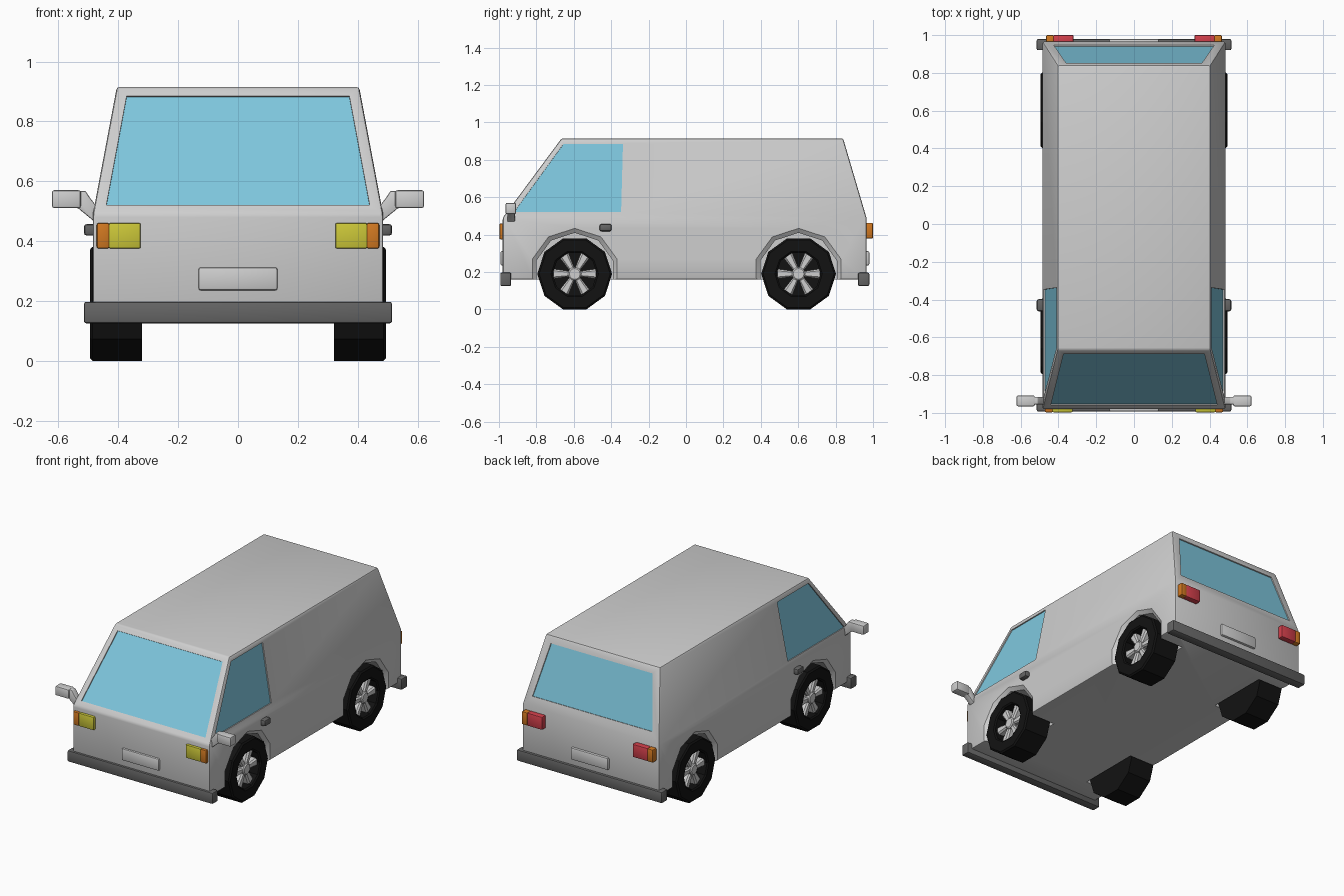
import bpy, bmesh, math
from mathutils import Vector

if "Cube" in bpy.data.objects:
    bpy.data.objects.remove(bpy.data.objects["Cube"])


def material(name, color):
    m = bpy.data.materials.new(name)
    m.diffuse_color = (*color, 1)
    m.use_nodes = True
    m.node_tree.nodes["Principled BSDF"].inputs["Base Color"].default_value = m.diffuse_color
    return m


PAINT = material("light grey paint", (0.62, 0.62, 0.62))
GREY = material("dark grey plastic", (0.13, 0.13, 0.13))
BLACK = material("black rubber", (0.006, 0.006, 0.006))
GLASS = material("blue glass", (0.21, 0.57, 0.73))
YELLOW = material("yellow lamp", (0.60, 0.57, 0.04))
ORANGE = material("orange lamp", (0.64, 0.19, 0.015))
RED = material("red lamp", (0.64, 0.05, 0.07))


def loft(name, rings, mat, bevel=0.0, smooth=True):
    """Closed solid skinned through rings of equal point count."""
    bm = bmesh.new()
    vr = [[bm.verts.new(p) for p in r] for r in rings]
    n = len(rings[0])
    for a, b in zip(vr, vr[1:]):
        for i in range(n):
            j = (i + 1) % n
            bm.faces.new((a[i], a[j], b[j], b[i]))
    bm.faces.new(vr[0])
    bm.faces.new(vr[-1])
    bmesh.ops.recalc_face_normals(bm, faces=bm.faces)
    me = bpy.data.meshes.new(name)
    bm.to_mesh(me)
    bm.free()
    ob = bpy.data.objects.new(name, me)
    bpy.context.collection.objects.link(ob)
    me.materials.append(mat)
    bpy.ops.object.select_all(action='DESELECT')
    ob.select_set(True)
    bpy.context.view_layer.objects.active = ob
    if bevel:
        b = ob.modifiers.new("bevel", 'BEVEL')
        b.width, b.segments = bevel, 2
        bpy.ops.object.modifier_apply(modifier=b.name)
    if smooth:
        bpy.ops.object.shade_smooth_by_angle(angle=math.radians(32))
    return ob


def rect(x, y0, y1, z):
    return [(-x, y0, z), (x, y0, z), (x, y1, z), (-x, y1, z)]


def box(name, x, y, z, mat, bevel=0.0):
    rings = [[(x[0], y[0], h), (x[1], y[0], h), (x[1], y[1], h), (x[0], y[1], h)] for h in z]
    return loft(name, rings, mat, bevel)


def circle(x, y, z, r, n=10, turn=0.0):
    return [(x, y + r * math.cos(turn + math.tau * i / n),
             z + r * math.sin(turn + math.tau * i / n)) for i in range(n)]


# Body shell: straight lower half, tapering cabin
BELT, ROOF = 0.49, 0.915
body = loft("body", [rect(0.485, -0.98, 0.965, 0.16), rect(0.485, -0.98, 0.965, BELT),
                     rect(0.405, -0.665, 0.84, ROOF)], PAINT, 0.01, False)
cutters = []

# Windows: each outline lies on one sloping cabin face
rise = ROOF - BELT


def slope(z, low, high):
    return low + (z - BELT) / rise * (high - low)


def front_point(x, z):
    return Vector((x, slope(z, -0.98, -0.665), z))


def rear_point(x, z):
    return Vector((x, slope(z, 0.965, 0.84), z))


def side_point(y, z):
    return Vector((slope(z, 0.485, 0.405), y, z))


def window(name, pts, normal):
    n = Vector(normal).normalized()
    cutters.append(loft(name + "_cutter", [[p + n * d for p in pts] for d in (-0.012, 0.03)],
                        PAINT, 0, False))
    loft(name, [[p + n * d for p in pts] for d in (-0.016, -0.007)], GLASS, 0, False)


window("windscreen", [front_point(*p) for p in
       ((-0.44, 0.52), (0.44, 0.52), (0.372, 0.885), (-0.372, 0.885))], (0, -rise, 0.315))
window("rear_window", [rear_point(*p) for p in
       ((-0.425, 0.55), (0.425, 0.55), (0.36, 0.87), (-0.36, 0.87))], (0, rise, 0.125))
for s, side in ((1, "right"), (-1, "left")):
    pts = [side_point(*p) for p in
           ((-0.92, 0.52), (-0.347, 0.52), (-0.337, 0.885), (-0.655, 0.885))]
    window(side + "_window", [Vector((s * p.x, p.y, p.z)) for p in pts], (s * rise, 0, 0.08))

# Wheels and flared wheel arches
for s, side in ((1, "right"), (-1, "left")):
    for y, end in ((-0.595, "front"), (0.602, "rear")):
        tag = f"{end}_{side}_"
        cutters.append(loft(tag + "arch_cutter",
                            [circle(s * x, y, 0.195, r, 10, math.pi / 10) for x, r in
                             ((0.30, 0.215), (0.467, 0.215), (0.486, 0.24), (0.52, 0.24))],
                            PAINT, 0, False))
        zc = 0.2 * math.cos(math.pi / 10)
        profile = ((0.32, 0.20), (0.487, 0.20), (0.495, 0.19), (0.495, 0.127),
                   (0.488, 0.118), (0.43, 0.118))
        loft(tag + "tyre", [circle(s * x, y, zc, r) for x, r in profile], BLACK, 0, False)
        loft(tag + "hub", [circle(s * x, y, zc, r, 12) for x, r in
                           ((0.43, 0.036), (0.476, 0.036), (0.482, 0.029))], PAINT)
        for k in range(6):
            a = k * math.tau / 6
            ca, sa = math.cos(a), math.sin(a)
            shape = ((0.025, -0.014), (0.114, -0.027), (0.114, 0.027), (0.025, 0.014))
            loft(f"{tag}spoke_{k}",
                 [[(s * x, y + u * ca - v * w * sa, zc + u * sa + v * w * ca) for u, v in shape]
                  for x, w in ((0.43, 1.0), (0.462, 1.0), (0.472, 0.6))], PAINT, 0, False)

# Cut windows and arches out of the body
bpy.context.view_layer.objects.active = body
for c in cutters:
    m = body.modifiers.new("cut", 'BOOLEAN')
    m.object, m.operation, m.solver = c, 'DIFFERENCE', 'EXACT'
    bpy.ops.object.modifier_apply(modifier=m.name)
    bpy.data.objects.remove(c)
bpy.ops.object.select_all(action='DESELECT')
body.select_set(True)
bpy.ops.object.shade_smooth_by_angle(angle=math.radians(32))

# Bumpers and number plates
box("front_bumper", (-0.515, 0.515), (-0.993, -0.935), (0.125, 0.197), GREY, 0.008)
box("rear_bumper", (-0.515, 0.515), (0.92, 0.98), (0.125, 0.197), GREY, 0.008)
box("front_plate", (-0.132, 0.132), (-0.992, -0.96), (0.235, 0.312), PAINT, 0.008)
box("rear_plate", (-0.132, 0.132), (0.95, 0.98), (0.235, 0.312), PAINT, 0.008)

for s, side in ((1, "right"), (-1, "left")):
    # Lamps with orange outer corners
    def span(a, b):
        return sorted((s * a, s * b))
    box(side + "_headlamp", span(0.325, 0.432), (-0.997, -0.96), (0.375, 0.46), YELLOW, 0.006)
    box(side + "_front_indicator", span(0.43, 0.472), (-0.997, -0.96), (0.375, 0.46), ORANGE, 0.006)
    box(side + "_tail_lamp", span(0.32, 0.427), (0.95, 1.0), (0.38, 0.463), RED, 0.006)
    box(side + "_rear_indicator", span(0.425, 0.465), (0.95, 1.0), (0.38, 0.463), ORANGE, 0.006)
    # Door handle
    box(side + "_door_handle", span(0.47, 0.515), (-0.462, -0.398), (0.418, 0.457), GREY, 0.01)
    # Wing mirror: stalk sweeping up into a block
    stalk = ((0.46, 0.50), (0.48, 0.465), (0.492, 0.475), (0.535, 0.51), (0.56, 0.512),
             (0.56, 0.566), (0.51, 0.568), (0.495, 0.545))
    loft(side + "_mirror_stalk", [[(s * x, y, z) for x, z in stalk] for y in (-0.955, -0.915)],
         PAINT, 0.005)
    box(side + "_mirror", span(0.525, 0.622), (-0.965, -0.908), (0.51, 0.57), PAINT, 0.008)
